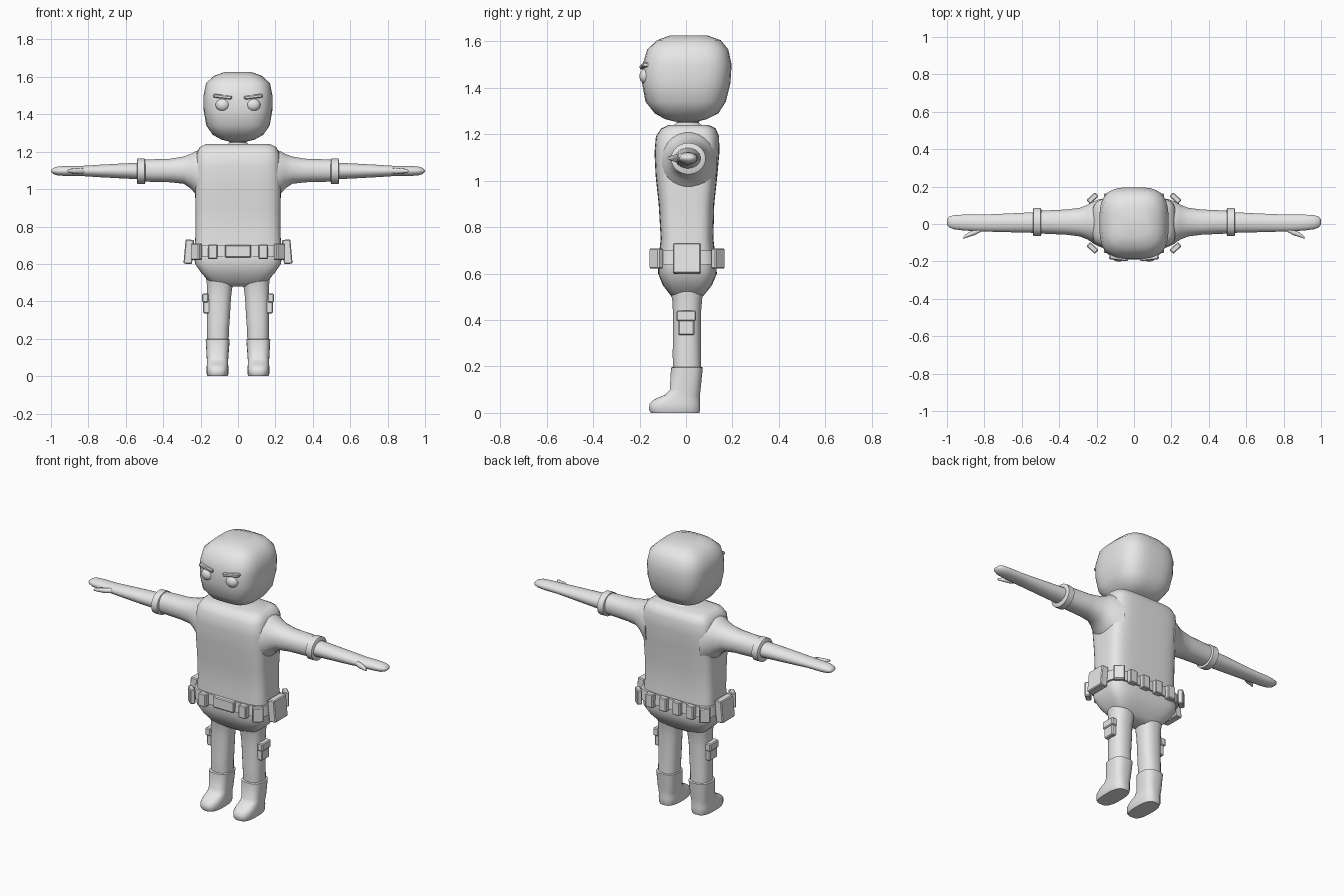
import bpy, bmesh, math
from mathutils import Matrix, Vector

if "Cube" in bpy.data.objects:
    bpy.data.objects.remove(bpy.data.objects["Cube"])

grey = bpy.data.materials.new("plain_grey")
grey.diffuse_color = (0.8, 0.8, 0.8, 1)
grey.use_nodes = True
grey.node_tree.nodes["Principled BSDF"].inputs["Base Color"].default_value = grey.diffuse_color


def finish(name, bm, angle=40):
    bmesh.ops.recalc_face_normals(bm, faces=bm.faces)
    mesh = bpy.data.meshes.new(name)
    bm.to_mesh(mesh)
    bm.free()
    mesh.materials.append(grey)
    ob = bpy.data.objects.new(name, mesh)
    bpy.context.collection.objects.link(ob)
    bpy.ops.object.select_all(action='DESELECT')
    ob.select_set(True)
    bpy.context.view_layer.objects.active = ob
    bpy.ops.object.shade_smooth_by_angle(angle=math.radians(angle))
    return ob


def loft(name, rings, axis='z', power=2.0, n=24, side=1, angle=50):
    """Skin of rounded-square rings (t, a0, a1, b0, b1) along z or x."""
    bm = bmesh.new()
    loops = []
    for t, a0, a1, b0, b1 in rings:
        loop = []
        for i in range(n):
            th = 2 * math.pi * (i + 0.5) / n
            c, s = math.cos(th), math.sin(th)
            a = (a0 + a1) / 2 + (a1 - a0) / 2 * math.copysign(abs(c) ** (2 / power), c)
            b = (b0 + b1) / 2 + (b1 - b0) / 2 * math.copysign(abs(s) ** (2 / power), s)
            p = (a * side, b, t) if axis == 'z' else (t * side, a, b)
            loop.append(bm.verts.new(p))
        loops.append(loop)
    for low, high in zip(loops, loops[1:]):
        for i in range(n):
            j = (i + 1) % n
            bm.faces.new((low[i], low[j], high[j], high[i]))
    bm.faces.new(loops[0])
    bm.faces.new(loops[-1])
    return finish(name, bm, angle)


def box(name, centre, size, turn=0.0, tilt=0.0, bevel=0.005):
    """Bevelled block, turned about z and tilted about y."""
    bm = bmesh.new()
    bmesh.ops.create_cube(bm, size=1)
    bmesh.ops.scale(bm, vec=size, verts=bm.verts)
    bmesh.ops.bevel(bm, geom=bm.edges[:], offset=bevel, segments=1, affect='EDGES')
    bm.transform(Matrix.Translation(Vector(centre)) @ Matrix.Rotation(turn, 4, 'Z')
                 @ Matrix.Rotation(tilt, 4, 'Y'))
    return finish(name, bm, 30)


# Head and neck
loft("head", [(z, -w, w, y0, y1) for z, w, y0, y1 in (
    (1.255, .05, -.05, .05), (1.265, .09, -.09, .09), (1.29, .135, -.135, .14),
    (1.34, .17, -.175, .172), (1.42, .184, -.19, .192), (1.50, .185, -.187, .197),
    (1.565, .172, -.168, .183), (1.605, .13, -.125, .15), (1.625, .075, -.07, .095))],
    power=3.2, n=32)
loft("neck", [(z, -w, w, .005 - w, .01 + w) for z, w in
              ((1.22, .085), (1.242, .055), (1.25, .045), (1.28, .06))])

# Torso and hips
loft("torso", [(z, -w, w, y0, y1) for z, w, y0, y1 in (
    (.48, .10, -.035, .045), (.50, .15, -.062, .072), (.55, .195, -.10, .112),
    (.60, .23, -.12, .133), (.65, .236, -.12, .13), (.75, .228, -.109, .118),
    (.90, .228, -.118, .122), (1.02, .230, -.131, .135), (1.12, .228, -.136, .144),
    (1.19, .222, -.130, .143), (1.225, .205, -.107, .128), (1.24, .175, -.075, .10))],
    power=4.5, n=40)

# Belt and buckle
loft("belt", [(z, -w, w, y0, y1) for z, w, y0, y1 in (
    (.638, .246, -.128, .141), (.70, .243, -.124, .136))], power=4.5, n=40, angle=30)
box("buckle", (0, -.13, .668), (.14, .024, .066))

for side, label in ((1, "left"), (-1, "right")):
    # Sleeve flaring into the shoulder, cuff, forearm with hand, thumb
    loft(label + "_sleeve", [(x, .01 - h, .01 + h, z0, z1) for x, h, z0, z1 in (
        (.18, .125, .93, 1.215), (.225, .108, .97, 1.205), (.25, .093, 1.0, 1.19),
        (.29, .077, 1.028, 1.175), (.36, .068, 1.036, 1.163), (.51, .061, 1.04, 1.158))],
        axis='x', power=2.2, side=side)
    loft(label + "_cuff", [(x, .01 - h, .01 + h, 1.095 - h + .007, 1.095 + h - .007)
                           for x, h in ((.495, .066), (.499, .075), (.537, .075), (.541, .068))],
         axis='x', side=side, angle=35)
    loft(label + "_forearm", [(x, y0, y1, 1.097 - h, 1.097 + h) for x, y0, y1, h in (
        (.52, -.048, .064, .045), (.64, -.045, .058, .039), (.75, -.042, .053, .033),
        (.84, -.04, .05, .027), (.92, -.034, .05, .027), (.965, -.028, .047, .024),
        (.988, -.018, .04, .016), (1.0, -.004, .025, .005))], axis='x', side=side)
    loft(label + "_thumb", [(x, y - h, y + h, 1.097 - h, 1.097 + h) for x, y, h in (
        (.82, -.028, .014), (.85, -.044, .016), (.89, -.06, .012), (.912, -.074, .006))],
        axis='x', n=10, side=side)

    # Leg and boot
    loft(label + "_leg", [(z, x0, x1, y0, y1) for z, x0, x1, y0, y1 in (
        (.17, .05, .165, -.055, .066), (.25, .048, .166, -.058, .064),
        (.30, .044, .166, -.057, .064), (.42, .037, .166, -.056, .064),
        (.49, .028, .167, -.06, .07), (.53, .02, .172, -.07, .08))], power=2.4, side=side)
    loft(label + "_boot", [(z, x0, x1, y0, y1) for z, x0, x1, y0, y1 in (
        (0, .056, .163, -.152, .058), (.012, .051, .168, -.16, .062),
        (.04, .05, .169, -.158, .062), (.06, .052, .167, -.135, .061),
        (.078, .053, .166, -.09, .061), (.10, .051, .168, -.07, .063),
        (.195, .044, .173, -.065, .073), (.198, .05, .167, -.058, .066))],
        power=2.8, side=side)

    # Thigh pouch with flap
    box(label + "_thigh_pouch", (side * .168, .001, .375), (.036, .07, .08))
    box(label + "_thigh_flap", (side * .175, .001, .418), (.036, .084, .046))

    # Hip holster and belt pouches
    box(label + "_holster", (side * .263, .004, .665), (.046, .12, .13), tilt=-side * .09)
    box(label + "_corner_pouch_front", (side * .222, -.128, .665), (.062, .03, .088),
        turn=side * math.radians(42))
    box(label + "_corner_pouch_back", (side * .222, .138, .665), (.062, .03, .088),
        turn=-side * math.radians(42))
    box(label + "_front_pouch", (side * .135, -.138, .665), (.05, .036, .078))
    for i, x in enumerate((.045, .135)):
        box(f"{label}_back_pouch_{i + 1}", (side * x, .147, .665), (.05, .034, .082))

    # Eye and brow
    bm = bmesh.new()
    bmesh.ops.create_uvsphere(bm, u_segments=20, v_segments=12, radius=.038)
    bm.transform(Matrix.Translation((side * .082, -.172, 1.45))
                 @ Matrix.Diagonal((1, .75, .9, 1)))
    finish(label + "_eye", bm, 60)
    box(label + "_brow", (side * .082, -.178, 1.494), (.1, .032, .02),
        turn=side * .12, tilt=-side * .12)
